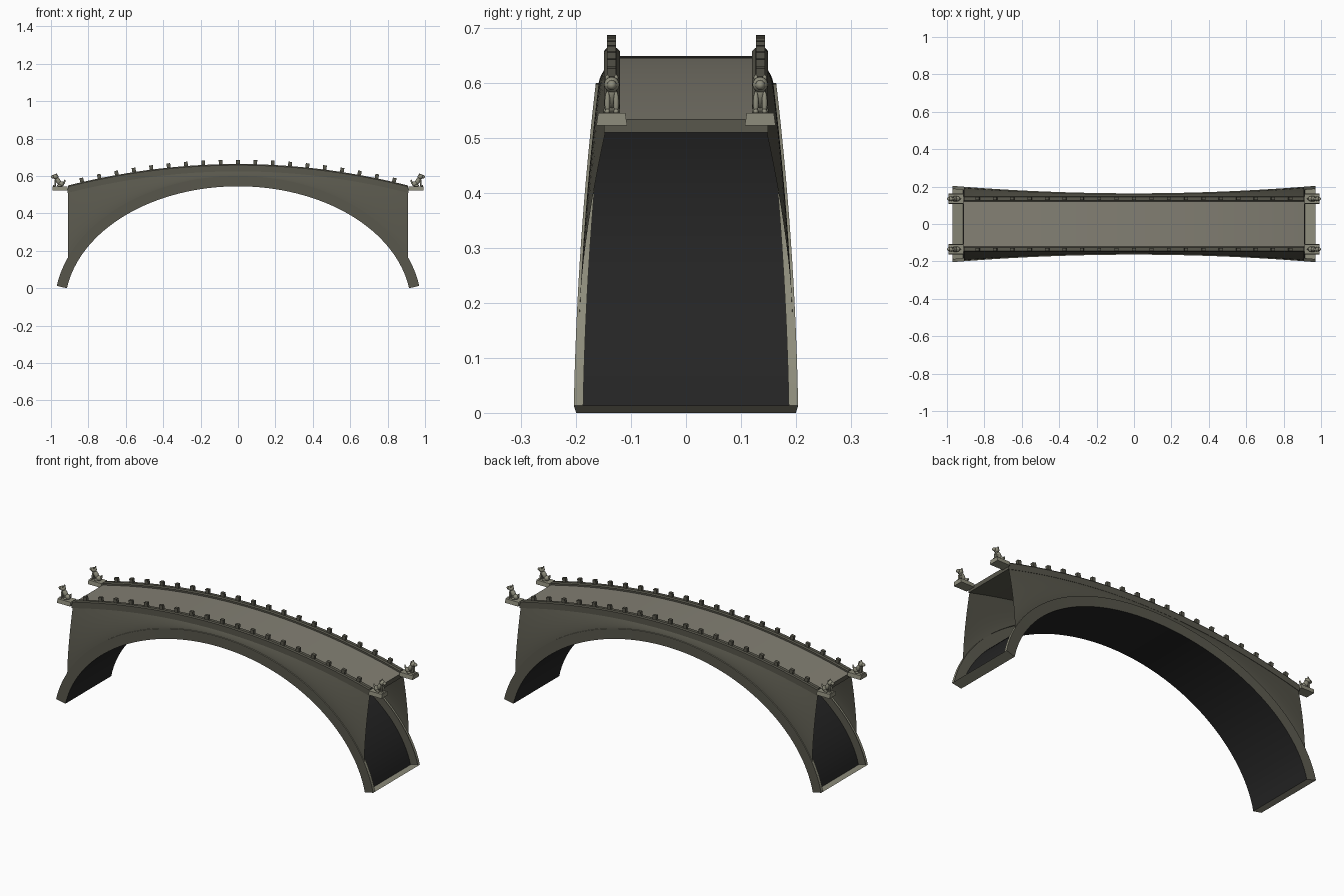
import bpy, bmesh, math
from mathutils import Matrix, Vector

if "Cube" in bpy.data.objects:
    bpy.data.objects.remove(bpy.data.objects["Cube"])


def mat(name, rgb):
    m = bpy.data.materials.new(name)
    m.diffuse_color = (*rgb, 1)
    m.use_nodes = True
    m.node_tree.nodes["Principled BSDF"].inputs["Base Color"].default_value = m.diffuse_color
    return m


STONE = mat("dark stone", (0.098, 0.095, 0.072))
LIGHT = mat("light stone", (0.27, 0.265, 0.20))
PAVING = mat("paving", (0.225, 0.213, 0.172))
SOFFIT = mat("dark vault", (0.018, 0.018, 0.018))
N = 64


def finish(name, bm, mats, angle=30):
    me = bpy.data.meshes.new(name)
    bm.to_mesh(me)
    bm.free()
    ob = bpy.data.objects.new(name, me)
    bpy.context.collection.objects.link(ob)
    for m in mats:
        me.materials.append(m)
    bpy.ops.object.select_all(action='DESELECT')
    ob.select_set(True)
    bpy.context.view_layer.objects.active = ob
    bpy.ops.object.shade_smooth_by_angle(angle=math.radians(angle))
    return ob


def skin(bm, rows, flip=False, index=0):
    """Quad sheet through rows of points."""
    vs = [[bm.verts.new(p) for p in r] for r in rows]
    for a, b in zip(vs, vs[1:]):
        for i in range(len(a) - 1):
            q = [a[i], b[i], b[i + 1], a[i + 1]]
            f = bm.faces.new(q[::-1] if flip else q)
            f.material_index = index


def half_width(x):
    return 0.164 + 0.04 * (x / 0.97) ** 2


def arc(a, b, t0):
    ts = [t0 + (math.pi - 2 * t0) * i / N for i in range(N + 1)]
    return [(a * math.cos(t), -0.1 + b * math.sin(t)) for t in ts]


inner = arc(0.926, 0.645, math.asin(0.1 / 0.645))
outer = arc(0.982, 0.70, math.asin(0.113 / 0.70))


def deck_z(x):
    return 0.625 - 0.115 * (x / 0.91) ** 2


# dark barrel vault under the arch
bm = bmesh.new()
skin(bm, [[(x, s * half_width(x), z) for s in (-1, 1)] for x, z in inner])
bmesh.ops.recalc_face_normals(bm, faces=bm.faces[:])
if sum(f.normal.z for f in bm.faces) > 0:
    bmesh.ops.reverse_faces(bm, faces=bm.faces[:])
finish("vault_soffit", bm, [SOFFIT])

# arch ring: side faces, narrow upper ledges, end caps
bm = bmesh.new()
for s in (-1, 1):
    skin(bm, [[(x, s * half_width(x), z), (u, s * half_width(u), w)]
              for (x, z), (u, w) in zip(inner, outer)], s > 0)
    skin(bm, [[(x, s * half_width(x), z), (x, s * (half_width(x) - 0.017), z)]
              for x, z in outer], s > 0, 1)
for k, flip in ((0, False), (-1, True)):
    rows = [[(p[0], s * half_width(p[0]), p[1]) for s in (-1, 1)] for p in (inner[k], outer[k])]
    skin(bm, rows, flip, 1)
finish("arch_ring", bm, [STONE, LIGHT])

# leaning spandrel walls from the ring up to the deck
bm = bmesh.new()
for s in (-1, 1):
    rows = []
    for i in range(N + 1):
        x = 0.908 * math.cos(math.pi * i / N)
        z0 = -0.1 + 0.70 * math.sqrt(1 - (x / 0.982) ** 2) - 0.002
        z1, y0, y1 = deck_z(x) + 0.003, half_width(x) - 0.005, 0.146
        rows.append([(x, s * (y0 + (y1 - y0) * t ** 1.6), z0 + (z1 - z0) * t)
                     for t in [j / 10 for j in range(11)]])
    skin(bm, rows, s > 0)
finish("spandrel_walls", bm, [STONE])


def curved_bar(bm, section, end):
    """Sweep a closed (y, dz) section along the deck curve."""
    rings = []
    for i in range(N + 1):
        x = -end + 2 * end * i / N
        rings.append([bm.verts.new((x, y, deck_z(x) + d)) for y, d in section])
    n = len(section)
    for a, b in zip(rings, rings[1:]):
        for j in range(n):
            bm.faces.new([a[j], a[(j + 1) % n], b[(j + 1) % n], b[j]])
    bm.faces.new(rings[0])
    bm.faces.new(rings[-1][::-1])
    bmesh.ops.recalc_face_normals(bm, faces=bm.faces[:])


# deck slab with paved top
bm = bmesh.new()
curved_bar(bm, [(-0.149, 0), (0.149, 0), (0.149, 0.024), (-0.149, 0.024)], 0.912)
for f in bm.faces:
    f.material_index = int(f.normal.z > 0.5)
finish("deck", bm, [STONE, PAVING])

# parapets with chamfered top
bm = bmesh.new()
for s in (-1, 1):
    curved_bar(bm, [(s * y, d) for y, d in ((0.120, 0.02), (0.149, 0.02), (0.149, 0.033),
                                            (0.144, 0.039), (0.126, 0.039), (0.120, 0.033))], 0.908)
finish("parapets", bm, [STONE])


def box(bm, c, size, rot=0):
    bmesh.ops.create_cube(bm, size=1, matrix=Matrix.Translation(c)
                          @ Matrix.Rotation(rot, 4, 'Y') @ Matrix.Diagonal((*size, 1)))


# row of parapet posts
bm = bmesh.new()
for i in range(-9, 10):
    x = i * 0.0926
    for s in (-1, 1):
        box(bm, (x, s * 0.1355, deck_z(x) + 0.041), (0.02, 0.017, 0.042),
            math.atan(0.23 * x / 0.8281))
finish("parapet_posts", bm, [STONE])


def ball(bm, c, r, rot=0):
    bmesh.ops.create_uvsphere(bm, u_segments=14, v_segments=9, radius=1,
                              matrix=Matrix.Translation(c) @ Matrix.Rotation(rot, 4, 'Y')
                              @ Matrix.Diagonal((*r, 1)))


# seated guardian lions on plinths, facing outwards
for sx in (-1, 1):
    for sy in (-1, 1):
        tag = ("left" if sx < 0 else "right") + ("_front" if sy < 0 else "_back")
        bm = bmesh.new()
        box(bm, (0.952, 0.135, 0.534), (0.080, 0.056, 0.022))
        for v in bm.verts:
            if v.co.z > 0.534:
                v.co.y = 0.135 + (v.co.y - 0.135) * 0.88
        bm.transform(Matrix.Diagonal((sx, sy, 1, 1)))
        bmesh.ops.recalc_face_normals(bm, faces=bm.faces[:])
        finish("plinth_" + tag, bm, [LIGHT])

        bm = bmesh.new()
        ball(bm, (0.945, 0.135, 0.558), (0.016, 0.014, 0.014))          # haunches
        ball(bm, (0.962, 0.135, 0.574), (0.013, 0.012, 0.024), 0.55)    # torso
        ball(bm, (0.975, 0.135, 0.597), (0.015, 0.014, 0.014))          # mane
        ball(bm, (0.989, 0.135, 0.596), (0.011, 0.009, 0.009))          # muzzle
        ball(bm, (0.929, 0.135, 0.567), (0.005, 0.005, 0.014), -0.3)    # tail
        for o in (-0.008, 0.008):
            ball(bm, (0.977, 0.135 + o, 0.564), (0.005, 0.005, 0.021))  # front legs
            ball(bm, (0.982, 0.135 + o, 0.548), (0.008, 0.005, 0.005))  # front paws
            ball(bm, (0.956, 0.135 + o * 1.3, 0.549), (0.012, 0.005, 0.006))
            ball(bm, (0.971, 0.135 + o, 0.609), (0.004, 0.004, 0.006))  # ears
        bm.transform(Matrix.Diagonal((sx, sy, 1, 1)))
        bmesh.ops.recalc_face_normals(bm, faces=bm.faces[:])
        finish("lion_" + tag, bm, [LIGHT], 60)
